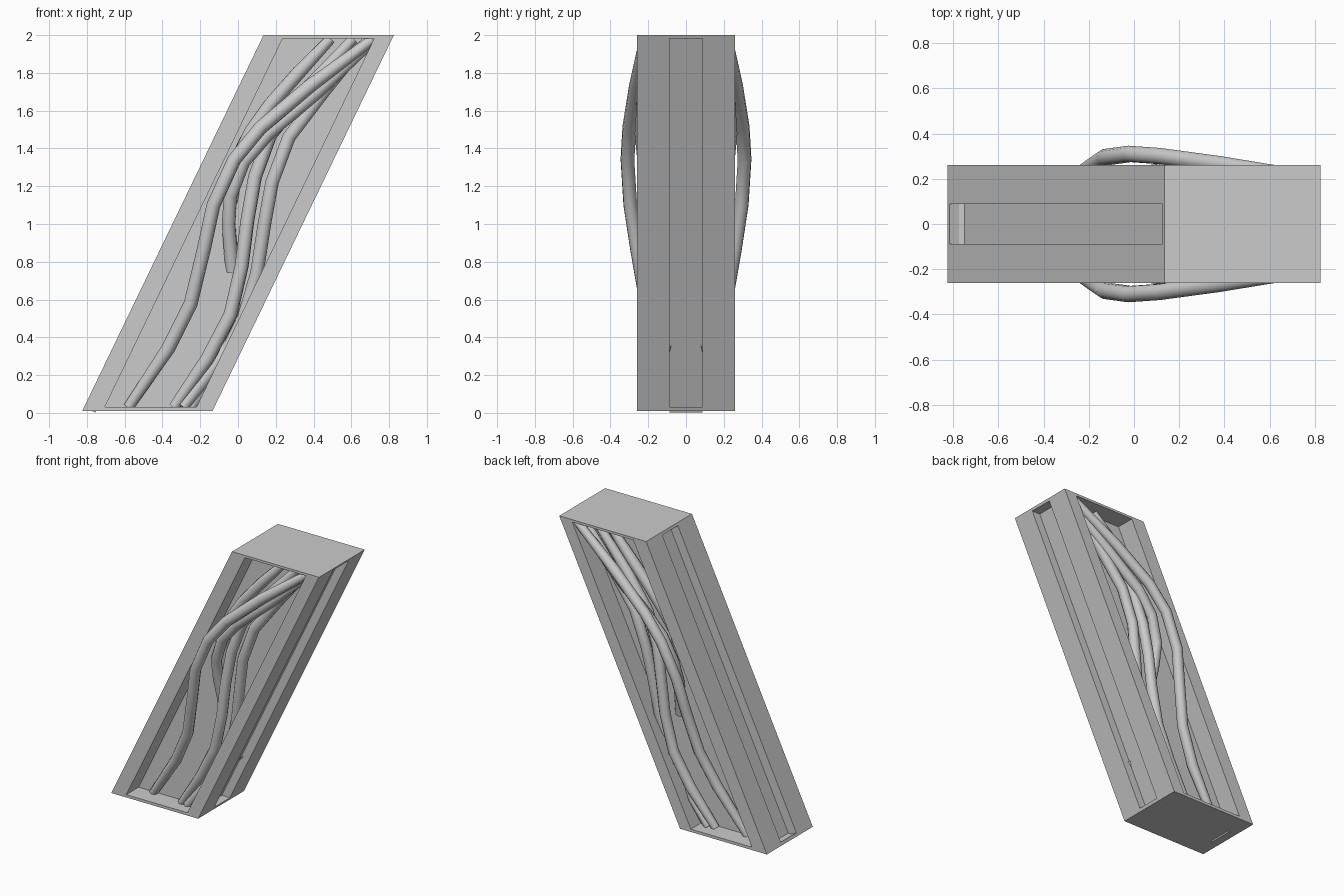
import bpy, bmesh
from mathutils import Vector

if "Cube" in bpy.data.objects:
    bpy.data.objects.remove(bpy.data.objects["Cube"])

Z0, Z1, HY = 0.01, 2.0, 0.26
SLOPE = 0.96 / 1.99


def lean(x, y, z):
    """Point on the leaning body; x is measured at the base."""
    return Vector((x + (z - Z0) * SLOPE, y, z))


def recess(bm, outer, inner, push):
    """Flat frame around an inset pocket with walls and floor."""
    floor = [p + push for p in inner]
    rings = [[bm.verts.new(p) for p in ring] for ring in (outer, inner, floor)]
    for a, b in zip(rings, rings[1:]):
        for i in range(4):
            j = (i + 1) % 4
            bm.faces.new((a[i], a[j], b[j], b[i]))
    bm.faces.new(rings[2])


# Leaning block with four recessed sides
L, R = -0.825, -0.135
bm = bmesh.new()
for s in (-1, 1):
    recess(bm,
           [lean(L, s * HY, Z0), lean(R, s * HY, Z0), lean(R, s * HY, Z1), lean(L, s * HY, Z1)],
           [lean(-0.715, s * HY, 0.03), lean(-0.23, s * HY, 0.03),
            lean(-0.23, s * HY, 1.983), lean(-0.715, s * HY, 1.983)],
           Vector((0, -s * 0.14, 0)))
for x, push in ((L, Vector((0.06, 0, -0.029))), (R, Vector((-0.065, 0, 0)))):
    recess(bm,
           [lean(x, -HY, Z0), lean(x, HY, Z0), lean(x, HY, Z1), lean(x, -HY, Z1)],
           [lean(x, -0.088, 0.03), lean(x, 0.088, 0.03),
            lean(x, 0.088, 1.983), lean(x, -0.088, 1.983)], push)
for z in (Z0, Z1):
    bm.faces.new([bm.verts.new(lean(x, y, z)) for x, y in
                  ((L, -HY), (R, -HY), (R, HY), (L, HY))])
bmesh.ops.remove_doubles(bm, verts=bm.verts, dist=1e-4)
bmesh.ops.recalc_face_normals(bm, faces=bm.faces)
me = bpy.data.meshes.new("leaning_block")
bm.to_mesh(me)
bm.free()
bpy.context.collection.objects.link(bpy.data.objects.new("leaning_block", me))

# Strand paths: x, depth from centre, z
STRANDS = {
    "outer_strand": [(-.58, .13, .03), (-.37, .17, .34), (-.25, .21, .58), (-.18, .26, .87),
                     (-.13, .295, 1.1), (-.02, .31, 1.34), (.12, .3, 1.51),
                     (.38, .265, 1.73), (.71, .22, 1.975)],
    "crossing_strand": [(-.03, .10, .75), (-.05, .15, 1.0), (-.04, .19, 1.15),
                        (.03, .22, 1.33), (.16, .235, 1.48), (.42, .22, 1.7), (.71, .19, 1.965)],
    "left_strand": [(-.03, .09, 1.1), (-.01, .13, 1.33), (.07, .16, 1.49), (.17, .17, 1.63),
                    (.32, .17, 1.8), (.49, .16, 1.98)],
    "middle_strand": [(-.34, .15, .03), (-.16, .18, .29), (-.04, .2, .52), (.02, .21, .78),
                      (.05, .21, 1.02), (.09, .2, 1.25), (.17, .19, 1.47),
                      (.36, .17, 1.71), (.61, .15, 1.98)],
    "right_strand": [(-.25, .13, .03), (-.08, .13, .28), (.03, .13, .5), (.1, .16, .74),
                     (.14, .18, 1.0), (.18, .2, 1.22), (.27, .2, 1.46),
                     (.46, .19, 1.71), (.69, .17, 1.98)],
    "low_strand": [(-.29, .16, .03), (-.17, .15, .19), (-.04, .11, .37)],
}


def strand(name, pts, side):
    cu = bpy.data.curves.new(name, "CURVE")
    cu.dimensions = "3D"
    cu.bevel_depth = 0.037
    cu.bevel_resolution = 3
    cu.use_fill_caps = True
    sp = cu.splines.new("POLY")
    sp.points.add(len(pts) - 1)
    for i, (p, (x, y, z)) in enumerate(zip(sp.points, pts)):
        p.co = (x, side * y, z, 1)
        p.radius = 0.75 if z < .1 or z > 1.9 else 1.0
    sp.use_smooth = True
    bpy.context.collection.objects.link(bpy.data.objects.new(name, cu))


# Strands on the front, repeated on the back
for name, pts in STRANDS.items():
    strand("front_" + name, pts, -1)
    strand("back_" + name, pts, 1)
